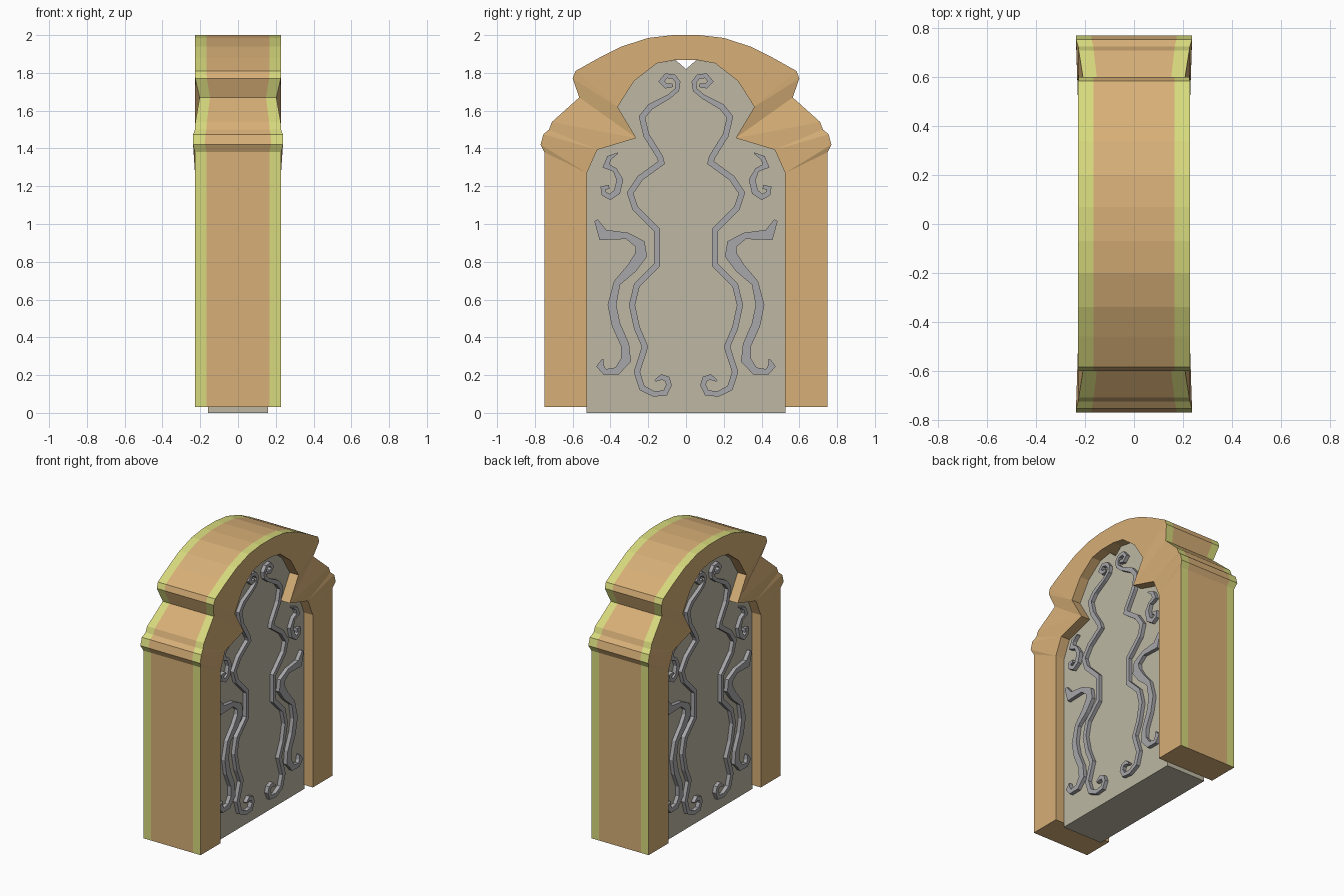
import bpy, bmesh
from mathutils import Vector

if "Cube" in bpy.data.objects:
    bpy.data.objects.remove(bpy.data.objects["Cube"])


def material(name, rgb):
    m = bpy.data.materials.new(name)
    m.diffuse_color = (*rgb, 1)
    m.use_nodes = True
    m.node_tree.nodes["Principled BSDF"].inputs["Base Color"].default_value = m.diffuse_color
    return m


SAND = material("sandstone", (0.68, 0.43, 0.185))
TRIM = material("yellow_trim", (0.68, 0.70, 0.205))
DOOR = material("grey_stone", (0.51, 0.475, 0.37))
IRON = material("iron_grey", (0.385, 0.385, 0.405))


def finish(name, bm, mats):
    bmesh.ops.remove_doubles(bm, verts=bm.verts, dist=1e-5)
    bmesh.ops.recalc_face_normals(bm, faces=bm.faces)
    me = bpy.data.meshes.new(name)
    bm.to_mesh(me)
    bm.free()
    for m in mats:
        me.materials.append(m)
    ob = bpy.data.objects.new(name, me)
    bpy.context.collection.objects.link(ob)
    return ob


def face(bm, pts, mat=0):
    unique = []
    for p in pts:
        if p not in unique:
            unique.append(p)
    if len(unique) > 2:
        bm.faces.new([bm.verts.new(p) for p in unique]).material_index = mat


# Arch stations up one side: outer y, z, half thickness, inner y, z
STATIONS = [
    (0.75, 0.03, 0.228, 0.525, 0.03),
    (0.75, 1.38, 0.228, 0.525, 1.27),
    (0.77, 1.42, 0.238, 0.525, 1.27),
    (0.755, 1.475, 0.237, 0.47, 1.393),
    (0.725, 1.50, 0.228, 0.47, 1.393),
    (0.71, 1.54, 0.226, 0.263, 1.455),
    (0.565, 1.67, 0.203, 0.263, 1.455),
    (0.60, 1.77, 0.226, 0.362, 1.62),
    (0.585, 1.81, 0.228, 0.362, 1.62),
    (0.46, 1.88, 0.228, 0.275, 1.757),
    (0.34, 1.94, 0.228, 0.155, 1.85),
    (0.20, 1.985, 0.228, 0.155, 1.85),
    (0.07, 2.00, 0.228, 0.06, 1.868),
]
whole = STATIONS + [(-a, b, w, -c, d) for a, b, w, c, d in reversed(STATIONS)]

# Arched surround, with yellow bands along both outer edges
bm = bmesh.new()
INNER_X = 0.228


def rings(s):
    y, z, w, iy, iz = s
    outer = [(k * w, y, z) for k in (-1, -0.73, 0.73, 1)]
    inner = [(k * INNER_X, iy, iz) for k in (-1, 1)]
    return outer, inner


for s, t in zip(whole, whole[1:]):
    (o1, i1), (o2, i2) = rings(s), rings(t)
    for k in range(3):
        face(bm, [o1[k], o1[k + 1], o2[k + 1], o2[k]], 0 if k == 1 else 1)
    face(bm, [i1[0], i1[1], i2[1], i2[0]])
    for a, b in ((0, 0), (3, 1)):
        face(bm, [o1[a], o2[a], i2[b], i1[b]])
for s in (whole[0], whole[-1]):          # feet
    o, i = rings(s)
    face(bm, o + [i[1], i[0]])
finish("arched_surround", bm, [SAND, TRIM])

# Door slab filling the opening, with a small V notch at the top
half = [(0.528, 0.0)]
for s in STATIONS[1:]:
    p = (s[3] + 0.003, s[4])
    if p != half[-1]:
        half.append(p)
half[-1] = (0.055, 1.868)
outline = half + [(0, 1.82)] + [(-y, z) for y, z in reversed(half)]
bm = bmesh.new()
X = 0.158
for x in (-X, X):
    face(bm, [(x, y, z) for y, z in outline])
for (y1, z1), (y2, z2) in zip(outline, outline[1:] + outline[:1]):
    face(bm, [(-X, y1, z1), (X, y1, z1), (X, y2, z2), (-X, y2, z2)])
finish("door_slab", bm, [DOOR])


# Raised scrollwork: flat ribbons mirrored left-right and on both door faces
def scroll(name, path, widths):
    pts = [Vector(p) for p in path]
    left, right = [], []
    for i, p in enumerate(pts):
        d1 = (p - pts[i - 1]).normalized() if i else None
        d2 = (pts[i + 1] - p).normalized() if i < len(pts) - 1 else None
        d1, d2 = d1 or d2, d2 or d1
        t = (d1 + d2).normalized()
        n = Vector((-t.y, t.x)) * (widths[i] / 2 / max(t.dot(d1), 0.75))
        left.append(p + n)
        right.append(p - n)
    bm = bmesh.new()
    for sx in (-1, 1):
        for sy in (-1, 1):
            def at(p, x):
                return (sx * x, sy * p.x, p.y)
            lo, hi = X - 0.01, X + 0.027
            for i in range(len(pts) - 1):
                a, b, c, d = left[i], left[i + 1], right[i + 1], right[i]
                face(bm, [at(p, hi) for p in (a, b, c, d)])
                face(bm, [at(a, lo), at(b, lo), at(b, hi), at(a, hi)])
                face(bm, [at(d, lo), at(c, lo), at(c, hi), at(d, hi)])
            for i in (0, -1):
                a, d = left[i], right[i]
                face(bm, [at(a, lo), at(d, lo), at(d, hi), at(a, hi)])
    finish(name, bm, [IRON])


long_path = [
    (0.07, 1.735), (0.105, 1.73), (0.13, 1.755), (0.105, 1.785), (0.065, 1.78),
    (0.042, 1.75), (0.048, 1.71), (0.09, 1.675), (0.19, 1.62), (0.233, 1.566),
    (0.21, 1.47), (0.138, 1.355), (0.13, 1.325), (0.243, 1.243), (0.296, 1.164),
    (0.27, 1.085), (0.153, 0.968), (0.153, 0.783), (0.26, 0.677), (0.286, 0.571),
    (0.26, 0.45), (0.217, 0.35), (0.26, 0.217), (0.233, 0.132), (0.17, 0.10),
    (0.11, 0.106), (0.09, 0.148), (0.10, 0.18), (0.13, 0.19), (0.164, 0.17)]
scroll("long_scroll", long_path,
       [0.02] + [0.024] * 7 + [0.032] * 16 + [0.028] * 5 + [0.01])

scroll("small_scroll", [
    (0.36, 1.376), (0.407, 1.35), (0.423, 1.307), (0.376, 1.286), (0.35, 1.233),
    (0.365, 1.17), (0.402, 1.143), (0.434, 1.16), (0.44, 1.19), (0.407, 1.196)],
    [0.006, 0.025, 0.03, 0.022, 0.034, 0.034, 0.028, 0.026, 0.024, 0.02])

scroll("large_scroll", [
    (0.476, 1.02), (0.44, 0.942), (0.312, 0.937), (0.243, 0.894), (0.238, 0.836),
    (0.286, 0.767), (0.365, 0.688), (0.392, 0.571), (0.37, 0.466), (0.323, 0.36),
    (0.317, 0.28), (0.365, 0.222), (0.43, 0.217), (0.455, 0.249), (0.44, 0.286)],
    [0.02, 0.055, 0.034, 0.05, 0.062, 0.055, 0.036, 0.045, 0.046, 0.044,
     0.05, 0.038, 0.028, 0.035, 0.006])
